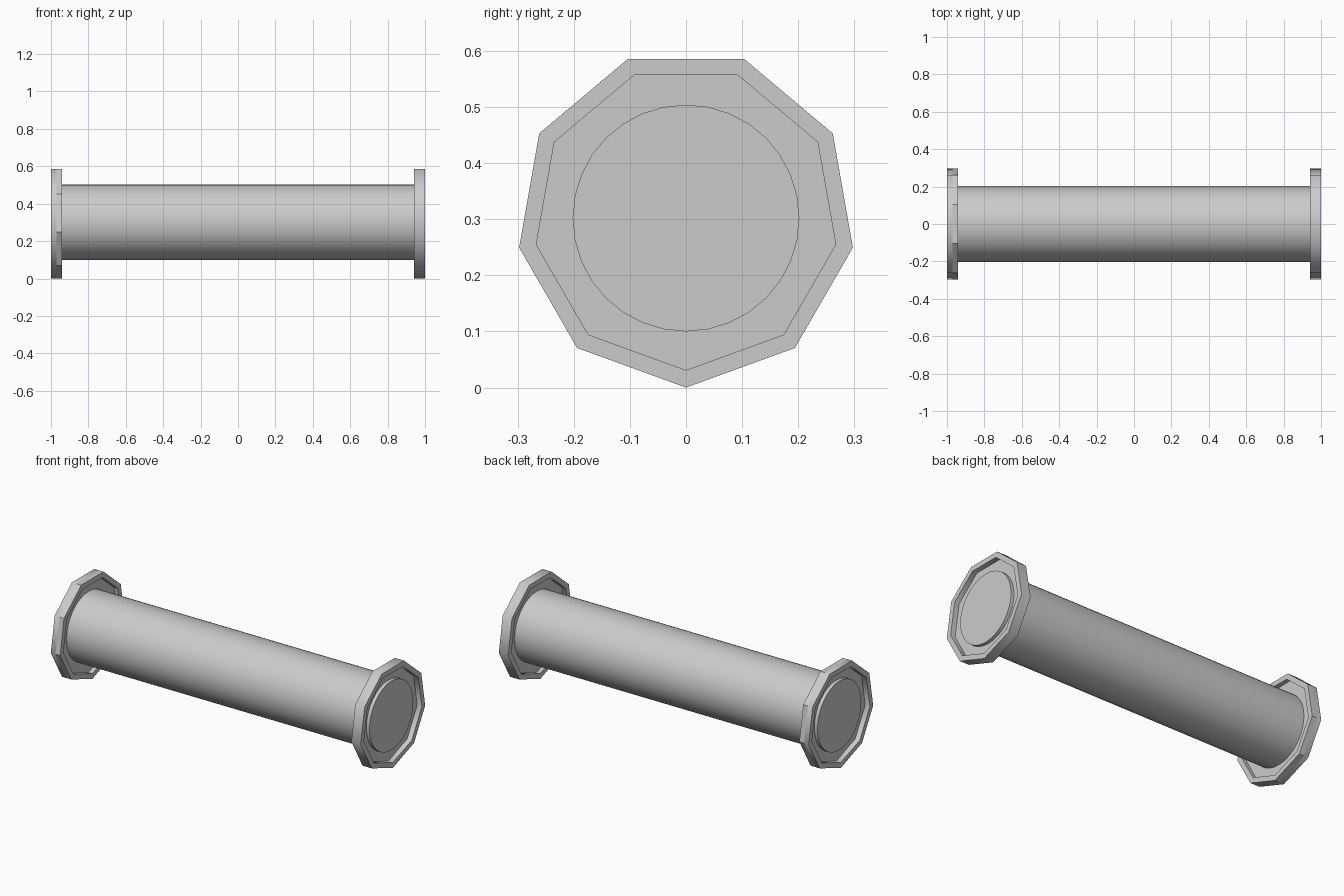
import bpy, bmesh, math

if "Cube" in bpy.data.objects:
    bpy.data.objects.remove(bpy.data.objects["Cube"])

CZ, R, RI = 0.302, 0.302, 0.271   # axis height, rim radius, recess radius


def lathe(name, profile, sides, smooth_angle, flat_test=None):
    """Revolve a closed (x, radius) profile around the long axis."""
    bm = bmesh.new()
    rings = []
    for i in range(sides):
        a = 2 * math.pi * i / sides
        rings.append([bm.verts.new((x, r * math.sin(a), CZ - r * math.cos(a)))
                      for x, r in profile])
    n = len(profile)
    for i in range(sides):
        p, q = rings[i], rings[(i + 1) % sides]
        for j in range(n):
            k = (j + 1) % n
            bm.faces.new((p[j], p[k], q[k], q[j]))
    bmesh.ops.recalc_face_normals(bm, faces=bm.faces[:])
    mesh = bpy.data.meshes.new(name)
    bm.to_mesh(mesh)
    bm.free()
    obj = bpy.data.objects.new(name, mesh)
    bpy.context.collection.objects.link(obj)
    bpy.ops.object.select_all(action='DESELECT')
    obj.select_set(True)
    bpy.context.view_layer.objects.active = obj
    bpy.ops.object.shade_smooth_by_angle(angle=math.radians(smooth_angle))
    if flat_test:
        for f in mesh.polygons:
            if flat_test(f.center):
                f.use_smooth = False
    return obj


# Round pipe body, its capped ends standing slightly proud of the webs
bpy.ops.mesh.primitive_cylinder_add(vertices=32, radius=0.202, depth=1.98,
                                    location=(0, 0, CZ),
                                    rotation=(0, math.pi / 2, 0))
pipe = bpy.context.object
pipe.name = "pipe"
bpy.ops.object.shade_smooth_by_angle(angle=math.radians(30))

# Nine-sided end flanges: raised rim with a recessed web on both faces
section = [(0.97, 0.15), (0.97, RI), (1.0, RI), (1.0, R), (0.97, R),
           (0.94, R), (0.94, RI), (0.965, RI), (0.965, 0.15)]
lathe("right_flange", section, 9, 45)
lathe("left_flange", [(-x, r) for x, r in section], 9, 45,
      lambda c: c.x > -0.97)
